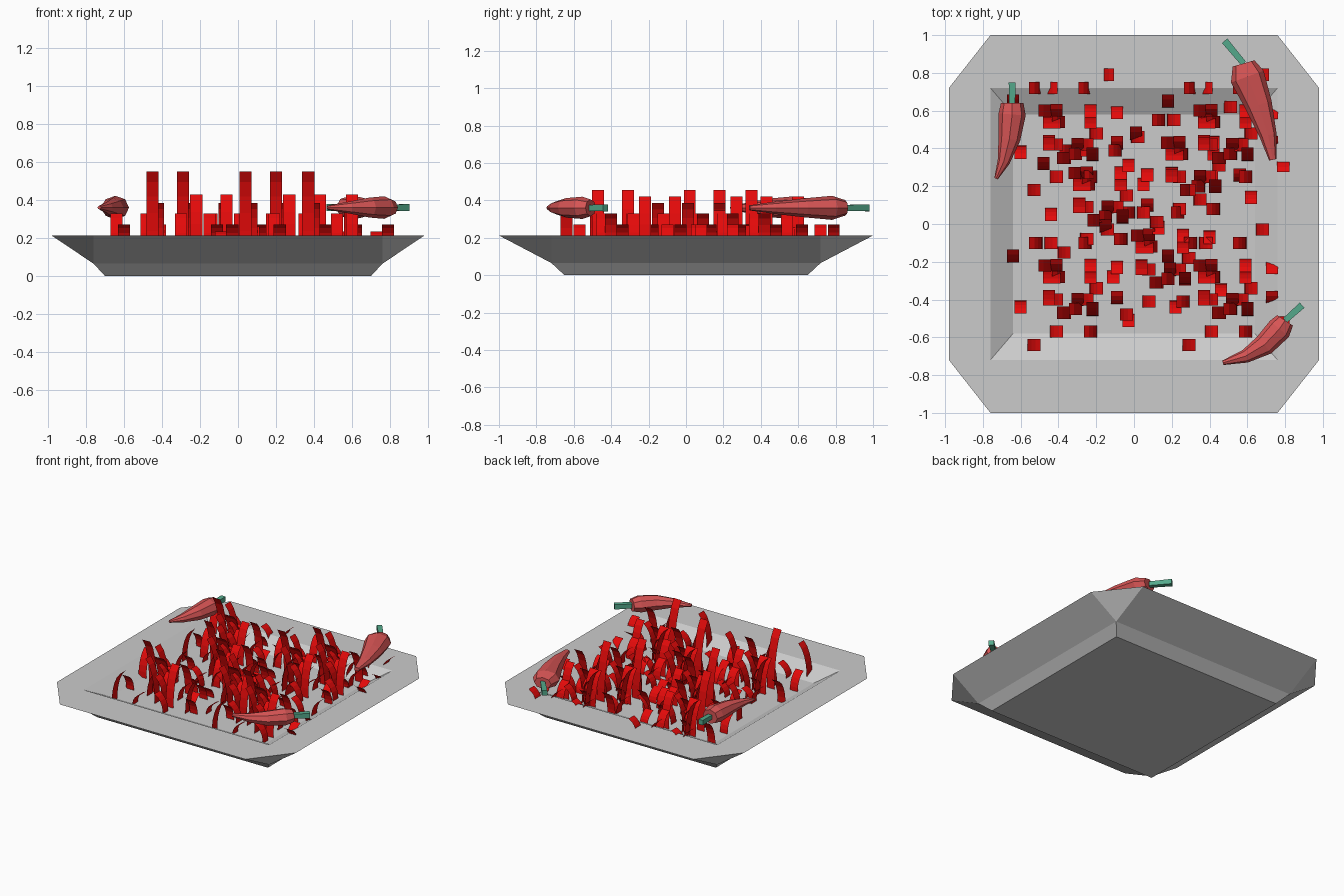
import bpy, bmesh, math
from mathutils import Vector

if "Cube" in bpy.data.objects:
    bpy.data.objects.remove(bpy.data.objects["Cube"])


def material(name, rgb):
    m = bpy.data.materials.new(name)
    m.diffuse_color = (*rgb, 1)
    m.use_nodes = True
    m.node_tree.nodes["Principled BSDF"].inputs["Base Color"].default_value = m.diffuse_color
    return m


RED = material("strip_red", (0.78, 0.003, 0.003))
CHILI = material("chili_red", (0.68, 0.09, 0.09))
GREEN = material("stem_green", (0.09, 0.4, 0.26))


def finish(name, bm, mat=None, recalc=True):
    if recalc:
        bmesh.ops.recalc_face_normals(bm, faces=bm.faces)
    me = bpy.data.meshes.new(name)
    bm.to_mesh(me)
    bm.free()
    if mat:
        me.materials.append(mat)
    ob = bpy.data.objects.new(name, me)
    bpy.context.collection.objects.link(ob)
    return ob


# Plate: rectangles joined to an eight-cornered flat rim
def rect(bm, x, y, z):
    return [bm.verts.new((sx * x, sy * y, z)) for sx, sy in ((-1, -1), (1, -1), (1, 1), (-1, 1))]


def bridge(bm, a, b):
    for i in range(4):
        j = (i + 1) % 4
        bm.faces.new((a[i], a[j], b[j], b[i]))


def bridge_rim(bm, r, o):
    # o holds two vertices per rectangle corner
    for i in range(4):
        j = (i + 1) % 4
        bm.faces.new((r[i], r[j], o[2 * j], o[2 * i + 1]))
        bm.faces.new((r[i], o[2 * i + 1], o[2 * i]))


bm = bmesh.new()
base = rect(bm, 0.70, 0.65, 0)
lower = rect(bm, 0.76, 0.72, 0.065)
inner = rect(bm, 0.76, 0.72, 0.212)
floor = rect(bm, 0.64, 0.58, 0.14)
octagon = [(-.98, -.72), (-.76, -1), (.76, -1), (.98, -.72),
           (.98, .72), (.76, 1), (-.76, 1), (-.98, .72)]
rim = [bm.verts.new((x, y, 0.212)) for x, y in octagon]
bm.faces.new(base)
bridge(bm, base, lower)
bridge_rim(bm, lower, rim)
bridge_rim(bm, inner, rim)
bridge(bm, inner, floor)
bm.faces.new(floor)
finish("plate", bm)


# Thin curved pepper strips; one clump repeated at seven places
def strip(bm, x, y, top, along_x, lean, z0=0.135, w=0.032, n=5):
    prev = None
    reach = 0.035 + 0.04 * max(0, top - 0.4)
    for k in range(n + 1):
        t = k / n
        u = lean * reach * (2 * t ** 2.2 - 1)
        z = z0 + (top - z0) * (1 - (1 - t) ** 1.25)
        if along_x:
            pts = [(x + u, y - w, z), (x + u, y + w, z)]
        else:
            pts = [(x - w, y + u, z), (x + w, y + u, z)]
        row = [bm.verts.new(p) for p in pts]
        if prev:
            bm.faces.new((prev[0], prev[1], row[1], row[0]))
        prev = row


# (dx, dy, top height, lean) for strips facing front, then facing sideways
FRONT = [(0, .06, .55, -1), (.23, 0, .43, 1), (.03, .17, .385, -1), (-.19, .28, .33, 1),
         (-.15, .01, .27, -1), (.42, -.06, .27, -1), (.36, .06, .235, 1), (.15, .05, .33, 1),
         (0, .17, .385, -1), (.22, .17, .385, -1), (.04, .23, .27, 1), (.22, .23, .27, -1),
         (.36, .22, .235, -1)]
SIDE = [(.08, -.02, .455, -1), (-.08, -.19, .385, 1), (.04, -.12, .235, 1), (.22, -.12, .27, -1),
        (.2, .05, .33, 1), (.04, .05, .33, 1), (.25, .11, .27, 1), (-.02, .23, .42, -1),
        (-.07, .35, .27, -1), (.01, .35, .235, 1), (.19, .35, .27, -1), (.31, .42, .27, 1),
        (.14, 0, .33, -1), (.05, .17, .33, -1)]
CLUMPS = [(-.45, -.45), (-.45, .37), (.37, -.45), (.37, .37),
          (.04, -.29), (.2, .2), (-.29, .04)]
for i, (cx, cy) in enumerate(CLUMPS):
    bm = bmesh.new()
    for pattern, along_x in ((FRONT, False), (SIDE, True)):
        for dx, dy, top, lean in pattern:
            strip(bm, cx + dx, cy + dy, top, along_x, lean)
    finish(f"pepper_strips_{i + 1}", bm, RED, recalc=False)


# Whole chilies: tapered eight-sided bodies along a bent path, with stems
def loft(name, path, mat, sides, flat=1.0, z=0.36):
    bm = bmesh.new()
    pts = [Vector((x, y, z)) for x, y, r in path]
    rings = []
    for i, (x, y, r) in enumerate(path):
        d = (pts[min(i + 1, len(pts) - 1)] - pts[max(i - 1, 0)]).normalized()
        side = Vector((-d.y, d.x, 0))
        ring = []
        for k in range(sides):
            a = 2 * math.pi * (k + 0.5 * (sides == 4)) / sides
            ring.append(bm.verts.new(pts[i] + side * r * math.cos(a)
                                     + Vector((0, 0, r * flat * math.sin(a)))))
        rings.append(ring)
    for a, b in zip(rings, rings[1:]):
        for k in range(sides):
            j = (k + 1) % sides
            bm.faces.new((a[k], a[j], b[j], b[k]))
    bm.faces.new(rings[0])
    bm.faces.new(rings[-1])
    finish(name, bm, mat)


CHILIES = {
    "left": ([(-.645, .64, .06), (-.645, .58, .072), (-.66, .45, .058),
              (-.69, .33, .033), (-.73, .24, .01)], (-.645, .75), 0.86),
    "back": ([(.58, .85, .06), (.60, .78, .092), (.66, .63, .072),
              (.71, .47, .046), (.735, .34, .02)], (.48, .97), 0.7),
    "front": ([(.80, -.51, .05), (.77, -.555, .066), (.69, -.64, .058),
               (.59, -.70, .036), (.47, -.735, .012)], (.89, -.43), 0.9),
}
for name, (path, tip, flat) in CHILIES.items():
    loft(name + "_chili", path, CHILI, 8, flat)
    x, y, _ = path[0]
    loft(name + "_chili_stem", [(x, y, .022), (*tip, .026)], GREEN, 4)
